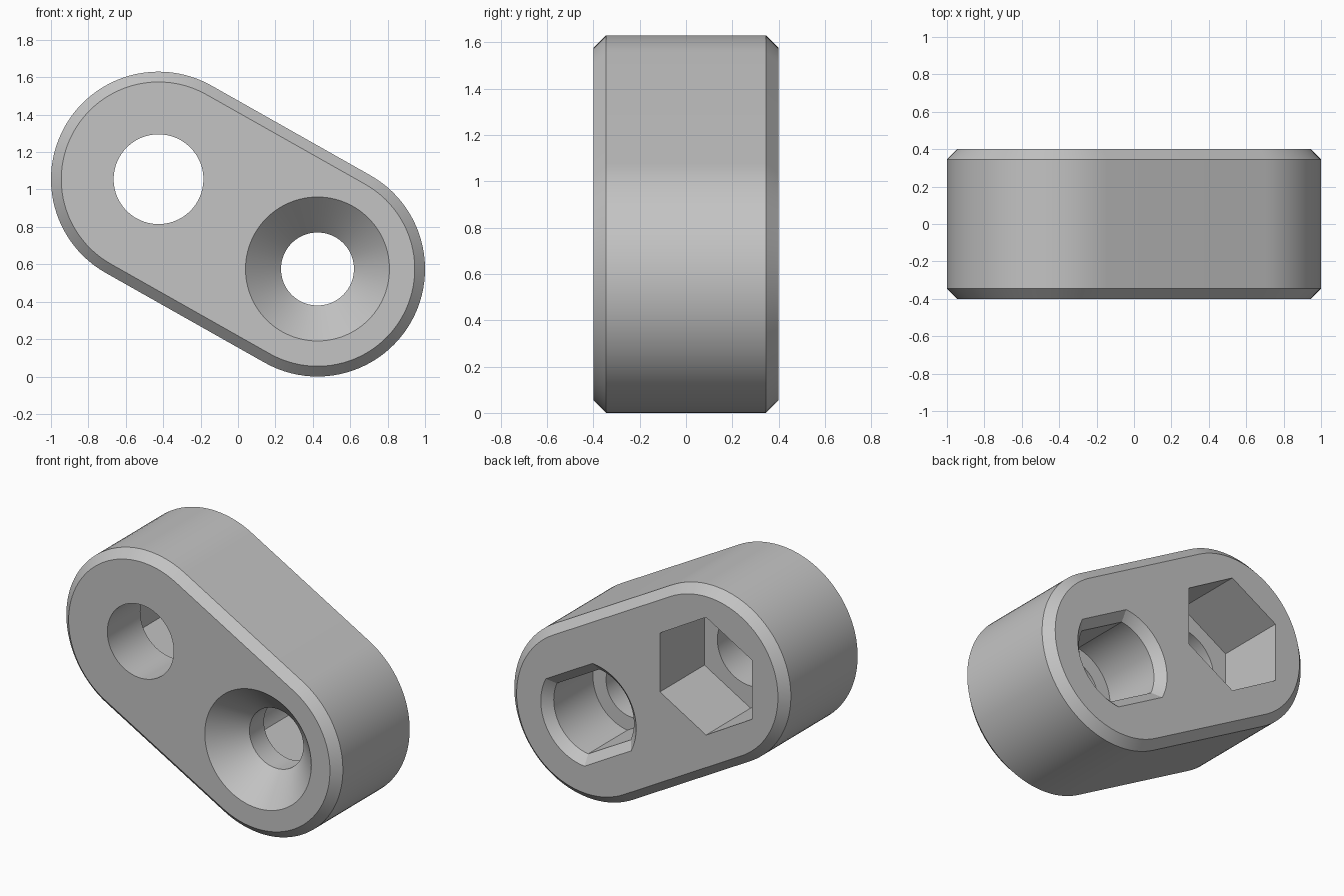
import bpy, bmesh
from math import sin, cos, acos, atan2, pi, radians

if "Cube" in bpy.data.objects:
    bpy.data.objects.remove(bpy.data.objects["Cube"], do_unlink=True)

HALF = 0.4                      # half thickness
CHAMFER = 0.055
UPPER = (-0.425, 1.055)         # axis of the hex pocket bore
LOWER = (0.425, 0.575)          # axis of the countersunk bore
FLOOR = -0.06                   # pocket floor
TILT = atan2(LOWER[1] - UPPER[1], LOWER[0] - UPPER[0])


def arc(centre, radius, start, end, steps):
    """Points along an arc in the x-z plane, both ends included."""
    angles = [start + (end - start) * i / steps for i in range(steps + 1)]
    return [(centre[0] + radius * cos(a), centre[1] + radius * sin(a)) for a in angles]


def ring(centre, radius, sides=96, start=0):
    return arc(centre, radius, start, start + 2 * pi, sides)[:-1]


def link_outline(radius):
    """Stadium around the two bores."""
    return (arc(LOWER, radius, TILT - pi / 2, TILT + pi / 2, 48)
            + arc(UPPER, radius, TILT + pi / 2, TILT + 3 * pi / 2, 48))


def flatted_outline(radius, flat):
    """Circle with two flats parallel to the link."""
    half = pi / 2 - acos(flat / radius)
    return (arc(LOWER, radius, TILT - half, TILT + half, 32)
            + arc(LOWER, radius, TILT + pi - half, TILT + pi + half, 32))


def loft(name, sections):
    """Solid through matching outlines placed at given y positions."""
    bm = bmesh.new()
    loops = [[bm.verts.new((x, y, z)) for x, z in outline] for y, outline in sections]
    n = len(loops[0])
    for a, b in zip(loops, loops[1:]):
        for i in range(n):
            j = (i + 1) % n
            bm.faces.new((a[i], a[j], b[j], b[i]))
    bm.faces.new(loops[0])
    bm.faces.new(loops[-1])
    bmesh.ops.recalc_face_normals(bm, faces=bm.faces)
    mesh = bpy.data.meshes.new(name)
    bm.to_mesh(mesh)
    bm.free()
    obj = bpy.data.objects.new(name, mesh)
    bpy.context.collection.objects.link(obj)
    return obj


# Chamfered body
R = 0.575
body = loft("link_body", [
    (-HALF, link_outline(R - CHAMFER)),
    (-HALF + CHAMFER, link_outline(R)),
    (HALF - CHAMFER, link_outline(R)),
    (HALF, link_outline(R - CHAMFER)),
])

# Bores and pockets
OVER = 0.03
SINK, BORE = 0.385, 0.195
POCKET, FLAT = 0.29, 0.23
grow = CHAMFER + OVER
cutters = [
    loft("upper_bore_cutter", [(-HALF - OVER, ring(UPPER, 0.24)),
                               (FLOOR + 0.1, ring(UPPER, 0.24))]),
    loft("hex_pocket_cutter", [(FLOOR, ring(UPPER, SINK, 6, pi / 2)),
                               (HALF + OVER, ring(UPPER, SINK, 6, pi / 2))]),
    loft("countersunk_bore_cutter", [(-HALF - OVER, ring(LOWER, SINK + OVER)),
                                     (-HALF + SINK - BORE, ring(LOWER, BORE)),
                                     (FLOOR + 0.1, ring(LOWER, BORE))]),
    loft("flatted_pocket_cutter", [(FLOOR, flatted_outline(POCKET, FLAT)),
                                   (HALF - CHAMFER, flatted_outline(POCKET, FLAT)),
                                   (HALF + OVER, flatted_outline(POCKET + grow, FLAT + grow))]),
]

bpy.ops.object.select_all(action="DESELECT")
bpy.context.view_layer.objects.active = body
body.select_set(True)
for cutter in cutters:
    cutter.hide_render = True
    mod = body.modifiers.new(cutter.name, "BOOLEAN")
    mod.operation = "DIFFERENCE"
    mod.solver = "EXACT"
    mod.object = cutter
    bpy.ops.object.modifier_apply(modifier=mod.name)
for cutter in cutters:
    bpy.data.objects.remove(cutter, do_unlink=True)

# Single grey finish
grey = bpy.data.materials.new("plain_grey")
grey.use_nodes = True
colour = (0.55, 0.55, 0.55, 1)
grey.diffuse_color = colour
grey.node_tree.nodes["Principled BSDF"].inputs["Base Color"].default_value = colour
body.data.materials.clear()
body.data.materials.append(grey)
for face in body.data.polygons:
    face.material_index = 0
bpy.ops.object.shade_smooth_by_angle(angle=radians(25))
